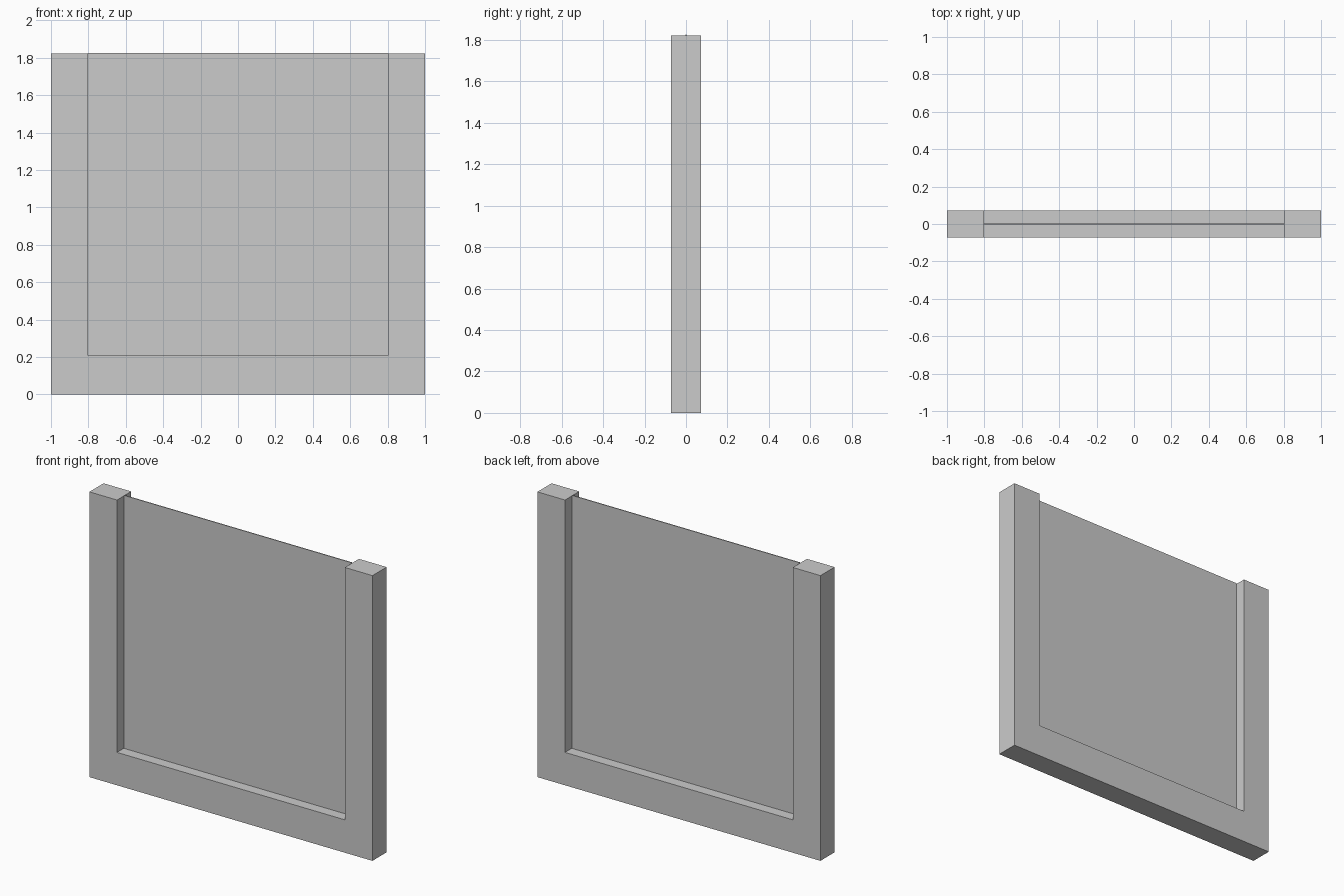
import bpy
import bmesh
from mathutils import Vector

if "Cube" in bpy.data.objects:
    bpy.data.objects.remove(bpy.data.objects["Cube"])


def extrude_profile(name, points, depth):
    """Extrude an XZ outline along y, centred on y = 0."""
    mesh = bpy.data.meshes.new(name)
    bm = bmesh.new()
    face = bm.faces.new([bm.verts.new((x, -depth / 2, z)) for x, z in points])
    result = bmesh.ops.extrude_face_region(bm, geom=[face])
    moved = [g for g in result["geom"] if isinstance(g, bmesh.types.BMVert)]
    bmesh.ops.translate(bm, verts=moved, vec=Vector((0, depth, 0)))
    bmesh.ops.recalc_face_normals(bm, faces=bm.faces)
    bm.to_mesh(mesh)
    bm.free()
    obj = bpy.data.objects.new(name, mesh)
    bpy.context.collection.objects.link(obj)
    return obj


HALF_W, INNER_W = 1.0, 0.805
SILL, TOP = 0.21, 1.822

# U-shaped frame: two posts joined by a bottom rail
extrude_profile("frame", [
    (-HALF_W, 0), (HALF_W, 0), (HALF_W, TOP), (INNER_W, TOP),
    (INNER_W, SILL), (-INNER_W, SILL), (-INNER_W, TOP), (-HALF_W, TOP),
], 0.143)

# Thin panel in the middle of the opening, just proud of the posts
extrude_profile("panel", [
    (-INNER_W, SILL), (INNER_W, SILL),
    (INNER_W, TOP + 0.004), (-INNER_W, TOP + 0.004),
], 0.006)
